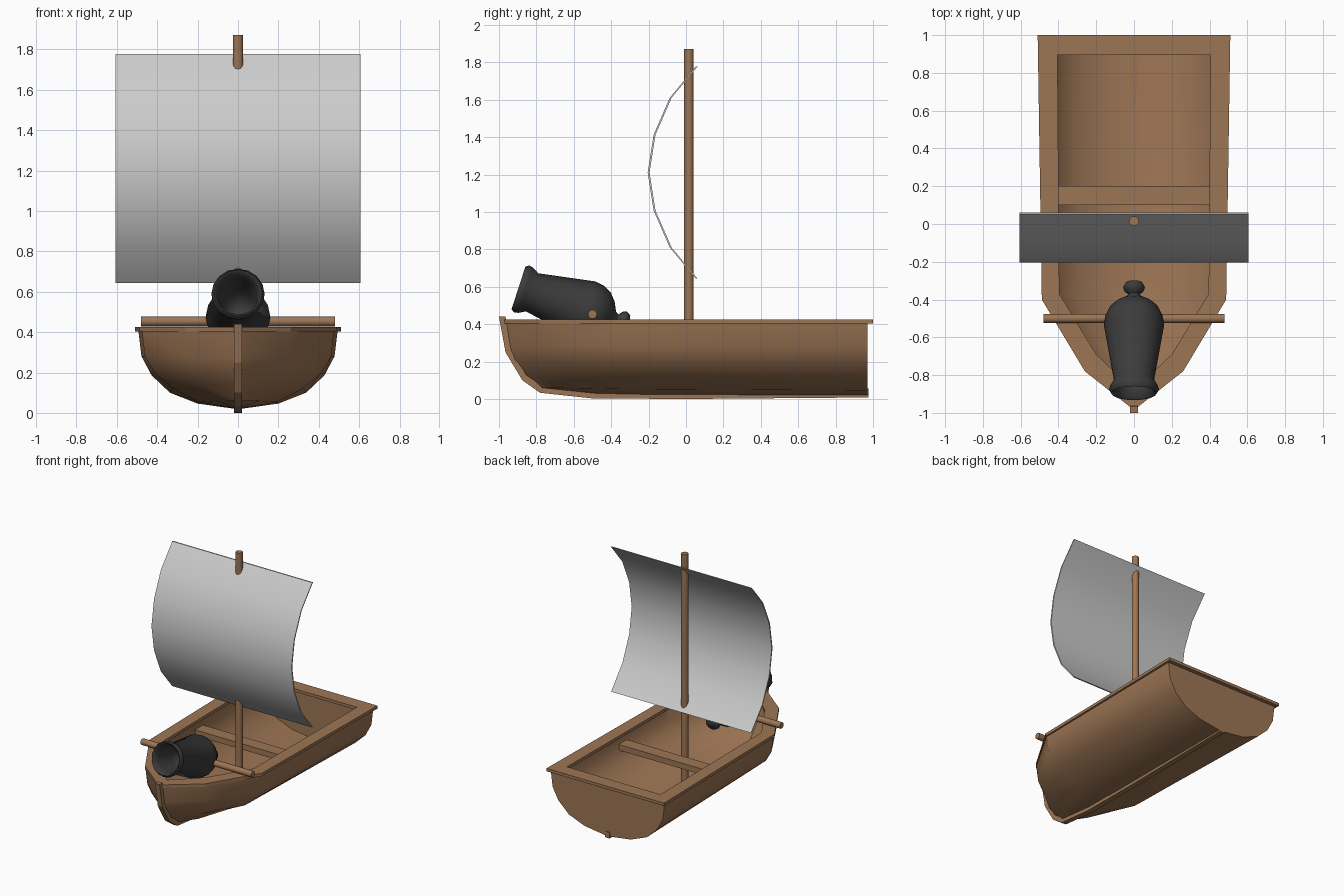
import bpy, bmesh, math
from mathutils import Vector

if "Cube" in bpy.data.objects:
    bpy.data.objects.remove(bpy.data.objects["Cube"])


def material(name, rgb):
    m = bpy.data.materials.new(name)
    m.diffuse_color = (*rgb, 1)
    m.use_nodes = True
    m.node_tree.nodes["Principled BSDF"].inputs["Base Color"].default_value = m.diffuse_color
    return m


WOOD = material("wood", (0.34, 0.18, 0.09))
IRON = material("iron", (0.045, 0.045, 0.045))


def finish(name, bm, mat=None, smooth=None):
    bmesh.ops.remove_doubles(bm, verts=bm.verts, dist=0.0005)
    bmesh.ops.recalc_face_normals(bm, faces=bm.faces)
    me = bpy.data.meshes.new(name)
    bm.to_mesh(me)
    bm.free()
    ob = bpy.data.objects.new(name, me)
    bpy.context.collection.objects.link(ob)
    if mat:
        me.materials.append(mat)
    if smooth:
        bpy.ops.object.select_all(action='DESELECT')
        ob.select_set(True)
        bpy.context.view_layer.objects.active = ob
        bpy.ops.object.shade_smooth_by_angle(angle=math.radians(smooth))
    return ob


def extrude(bm, faces, vec):
    r = bmesh.ops.extrude_face_region(bm, geom=faces)
    bmesh.ops.translate(bm, vec=vec, verts=[v for v in r["geom"] if isinstance(v, bmesh.types.BMVert)])


def rod(name, a, b, radius, sides=12):
    a, b = Vector(a), Vector(b)
    bm = bmesh.new()
    bmesh.ops.create_cone(bm, cap_ends=True, segments=sides, radius1=radius, radius2=radius, depth=(b - a).length)
    bmesh.ops.rotate(bm, verts=bm.verts, matrix=(b - a).to_track_quat('Z', 'Y').to_matrix())
    bmesh.ops.translate(bm, verts=bm.verts, vec=(a + b) / 2)
    return finish(name, bm, WOOD, 35)


# hull: levels from keel to rim, each (stern half width, z, mid y, bow y, bow z)
levels = [(0.0, 0.018, -0.20, -0.55, 0.022), (0.20, 0.046, -0.35, -0.80, 0.06),
          (0.337, 0.10, -0.38, -0.88, 0.145), (0.428, 0.186, -0.40, -0.93, 0.21),
          (0.478, 0.28, -0.40, -0.955, 0.28), (0.494, 0.41, -0.40, -0.975, 0.41)]
bm = bmesh.new()
rows = []
for side, lv in [(-1, l) for l in reversed(levels)] + [(1, l) for l in levels[1:]]:
    w, z, ym, yb, zb = lv
    row = [(1, 0.97, 0), (0.965, ym, 0.5), (0.53, ym + 0.65 * (yb - ym), 0.9), (0, yb, 1)]
    rows.append([bm.verts.new((side * w * k, y, z + (zb - z) * t)) for k, y, t in row])
for r0, r1 in zip(rows, rows[1:]):
    for i in range(3):
        bm.faces.new((r0[i], r0[i + 1], r1[i + 1], r1[i]))
bm.faces.new([r[0] for r in rows])
hull = finish("hull", bm, WOOD)
if max(hull.data.polygons, key=lambda p: p.center.y).normal.y < 0:
    hull.data.flip_normals()
mod = hull.modifiers.new("thickness", 'SOLIDIFY')
mod.thickness = 0.03
mod.offset = -1
mod.use_even_offset = True
bpy.ops.object.select_all(action='DESELECT')
hull.select_set(True)
bpy.context.view_layer.objects.active = hull
bpy.ops.object.modifier_apply(modifier=mod.name)
bpy.ops.object.shade_smooth_by_angle(angle=math.radians(28))

# rail: flat band around the rim
outer = [(0, 1.0), (0.51, 1.0), (0.488, -0.40), (0.26, -0.78), (0, -0.985)]
inner = [(0, 0.895), (0.405, 0.895), (0.395, -0.37), (0.20, -0.69), (0, -0.88)]
bm = bmesh.new()
for s in (-1, 1):
    loops = [[bm.verts.new((s * x, y, 0.403)) for x, y in pts] for pts in (outer, inner)]
    for i in range(4):
        bm.faces.new((loops[0][i], loops[0][i + 1], loops[1][i + 1], loops[1][i]))
bmesh.ops.remove_doubles(bm, verts=bm.verts, dist=0.0005)
extrude(bm, bm.faces[:], (0, 0, 0.023))
finish("rail", bm, WOOD)

# keel and stem post
keel = [(0.975, 0.008), (0, 0), (-0.5, 0.003), (-0.78, 0.033), (-0.875, 0.10), (-0.965, 0.25), (-1.0, 0.44),
        (-0.965, 0.44), (-0.935, 0.26), (-0.855, 0.13), (-0.765, 0.065), (-0.45, 0.032), (0.25, 0.045), (0.975, 0.055)]
bm = bmesh.new()
f = bm.faces.new([bm.verts.new((-0.02, y, z)) for y, z in keel])
extrude(bm, [f], (0.04, 0, 0))
finish("keel", bm, WOOD)

# seat
bm = bmesh.new()
bmesh.ops.create_cube(bm, size=1)
bmesh.ops.scale(bm, verts=bm.verts, vec=(0.90, 0.10, 0.045))
bmesh.ops.translate(bm, verts=bm.verts, vec=(0, 0.15, 0.303))
finish("seat", bm, WOOD)

# mast and cannon axle
rod("mast", (0, 0.015, 0.025), (0, 0.015, 1.872), 0.026)
rod("axle", (-0.48, -0.5, 0.453), (0.48, -0.5, 0.453), 0.024)

# sail: curved thin sheet
curve = [(0.052, 1.778), (-0.087, 1.61), (-0.173, 1.413), (-0.205, 1.21),
         (-0.173, 1.007), (-0.087, 0.81), (0.052, 0.643)]
bm = bmesh.new()
outline = curve + [(y + 0.01, z) for y, z in reversed(curve)]
f = bm.faces.new([bm.verts.new((-0.607, y, z)) for y, z in outline])
extrude(bm, [f], (1.214, 0, 0))
finish("sail", bm, None, 35)

# cannon: lathed profile (radius, distance behind muzzle), tilted upward
profile = [(0, 0.30), (0.06, 0.28), (0.085, 0.20), (0.098, 0.06), (0.11, 0), (0.12, -0.006), (0.132, 0.012),
           (0.127, 0.035), (0.107, 0.07), (0.16, 0.375), (0.152, 0.425), (0.13, 0.47), (0.09, 0.505), (0.04, 0.53),
           (0.03, 0.545), (0.052, 0.565), (0.058, 0.585), (0.045, 0.608), (0, 0.618)]
tilt = math.radians(18)
back = Vector((0, math.cos(tilt), -math.sin(tilt)))
up = Vector((0, math.sin(tilt), math.cos(tilt)))
muzzle = Vector((0, -0.89, 0.592))
bm = bmesh.new()
vs = [bm.verts.new(muzzle + back * t + up * r) for r, t in profile]
edges = [bm.edges.new(p) for p in zip(vs, vs[1:])]
bmesh.ops.spin(bm, geom=vs + edges, cent=muzzle, axis=back, angle=2 * math.pi, steps=16)
finish("cannon", bm, IRON, 60)
